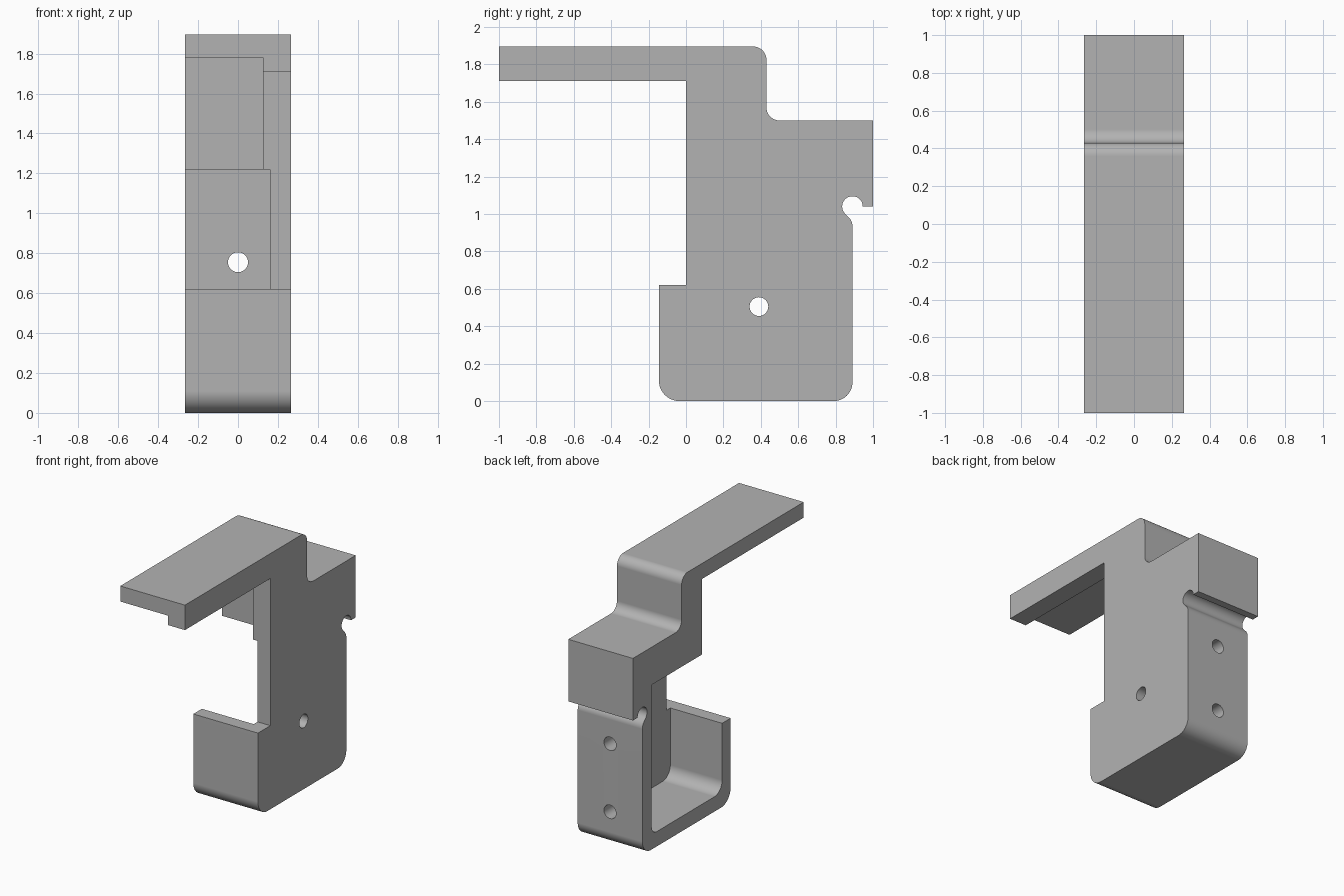
import bpy
import bmesh
import math
from mathutils import Matrix, Vector

cube = bpy.data.objects.get("Cube")
if cube:
    bpy.data.objects.remove(cube, do_unlink=True)

# Single grey finish
grey = bpy.data.materials.new("plain grey")
grey.use_nodes = True
color = (0.45, 0.45, 0.45, 1)
grey.diffuse_color = color
grey.node_tree.nodes["Principled BSDF"].inputs["Base Color"].default_value = color

HALF = 0.265      # half of the bracket width
WEB = 0.16        # inner face of the side plate
RIB = 0.125       # inner face of the thicker upper rib


def rounded(corners, steps=12):
    """Turn (y, z, radius) corners into a closed outline with fillets."""
    pts = []
    for i, (y, z, r) in enumerate(corners):
        p = Vector((y, z))
        if r == 0:
            pts.append(p)
            continue
        a = (Vector(corners[i - 1][:2]) - p).normalized()
        b = (Vector(corners[(i + 1) % len(corners)][:2]) - p).normalized()
        half = a.angle(b) / 2
        center = p + (a + b).normalized() * (r / math.sin(half))
        start = p + a * (r / math.tan(half)) - center
        end = p + b * (r / math.tan(half)) - center
        sweep = math.pi - 2 * half
        for k in range(steps + 1):
            t = k / steps * sweep
            pts.append(center + (start * math.sin(sweep - t) + end * math.sin(t)) / math.sin(sweep))
    return pts


def make_object(name, bm):
    bmesh.ops.recalc_face_normals(bm, faces=bm.faces)
    mesh = bpy.data.meshes.new(name)
    bm.to_mesh(mesh)
    bm.free()
    mesh.materials.append(grey)
    obj = bpy.data.objects.new(name, mesh)
    bpy.context.collection.objects.link(obj)
    return obj


def extrude(name, corners, x0, x1):
    """Extrude a side outline across the width."""
    bm = bmesh.new()
    face = bm.faces.new([bm.verts.new((x0, p.x, p.y)) for p in rounded(corners)])
    out = bmesh.ops.extrude_face_region(bm, geom=[face], use_keep_orig=True)
    moved = [v for v in out["geom"] if isinstance(v, bmesh.types.BMVert)]
    bmesh.ops.translate(bm, verts=moved, vec=(x1 - x0, 0, 0))
    return make_object(name, bm)


def activate(obj):
    bpy.ops.object.select_all(action="DESELECT")
    obj.select_set(True)
    bpy.context.view_layer.objects.active = obj


def drill(obj, center, axis, radius=0.05):
    """Cut a round hole along the given axis."""
    bm = bmesh.new()
    turn = Matrix.Rotation(math.pi / 2, 4, "Y" if axis == "X" else "X")
    bmesh.ops.create_cone(bm, cap_ends=True, segments=32, radius1=radius, radius2=radius,
                          depth=0.4, matrix=Matrix.Translation(center) @ turn)
    cutter = make_object("hole_cutter", bm)
    cutter.hide_render = True
    mod = obj.modifiers.new("hole", "BOOLEAN")
    mod.operation = "DIFFERENCE"
    mod.solver = "EXACT"
    mod.object = cutter
    activate(obj)
    bpy.ops.object.modifier_apply(modifier=mod.name)
    bpy.data.objects.remove(cutter, do_unlink=True)


def finish(obj):
    activate(obj)
    bpy.ops.object.shade_smooth_by_angle(angle=math.radians(30))
    mod = obj.modifiers.new("weighted normals", "WEIGHTED_NORMAL")
    mod.keep_sharp = True


# Round relief groove under the rear block
groove = []
for k in range(25):
    a = math.radians(225) * k / 24
    groove.append((0.89 + 0.055 * math.cos(a), 1.04 + 0.055 * math.sin(a), 0))

# Outer contour shared by the strip and the side plate
outer = [(-1, 1.895, 0), (0.43, 1.895, 0.07), (0.43, 1.5, 0.07), (1, 1.5, 0), (1, 1.04, 0)]
outer += groove
outer += [(0.89, 0.962, 0.07), (0.89, 0, 0.1), (-0.145, 0, 0.11), (-0.145, 0.62, 0)]

# Bent strip: shelf, step, rear block, back wall, floor and front lip
strip = extrude("bent_strip", outer + [
    (-0.045, 0.62, 0), (-0.045, 0.11, 0.09), (0.78, 0.11, 0.06), (0.78, 1.22, 0),
    (0.19, 1.22, 0), (0.19, 1.78, 0), (-1, 1.78, 0)], -HALF, WEB)
for z in (0.25, 0.755):
    drill(strip, (0, 0.85, z), "Y")

# Side plate closing one side
plate = extrude("side_plate", outer + [(0, 0.62, 0), (0, 1.71, 0), (-1, 1.71, 0)], WEB, HALF)
drill(plate, (0.2, 0.39, 0.505), "X")

# Thicker rib under the shelf and ahead of the step
rib = extrude("upper_rib", [(-1, 1.71, 0), (0, 1.71, 0), (0, 1.22, 0),
                            (0.19, 1.22, 0), (0.19, 1.78, 0), (-1, 1.78, 0)], RIB, WEB)

for part in (strip, plate, rib):
    finish(part)
